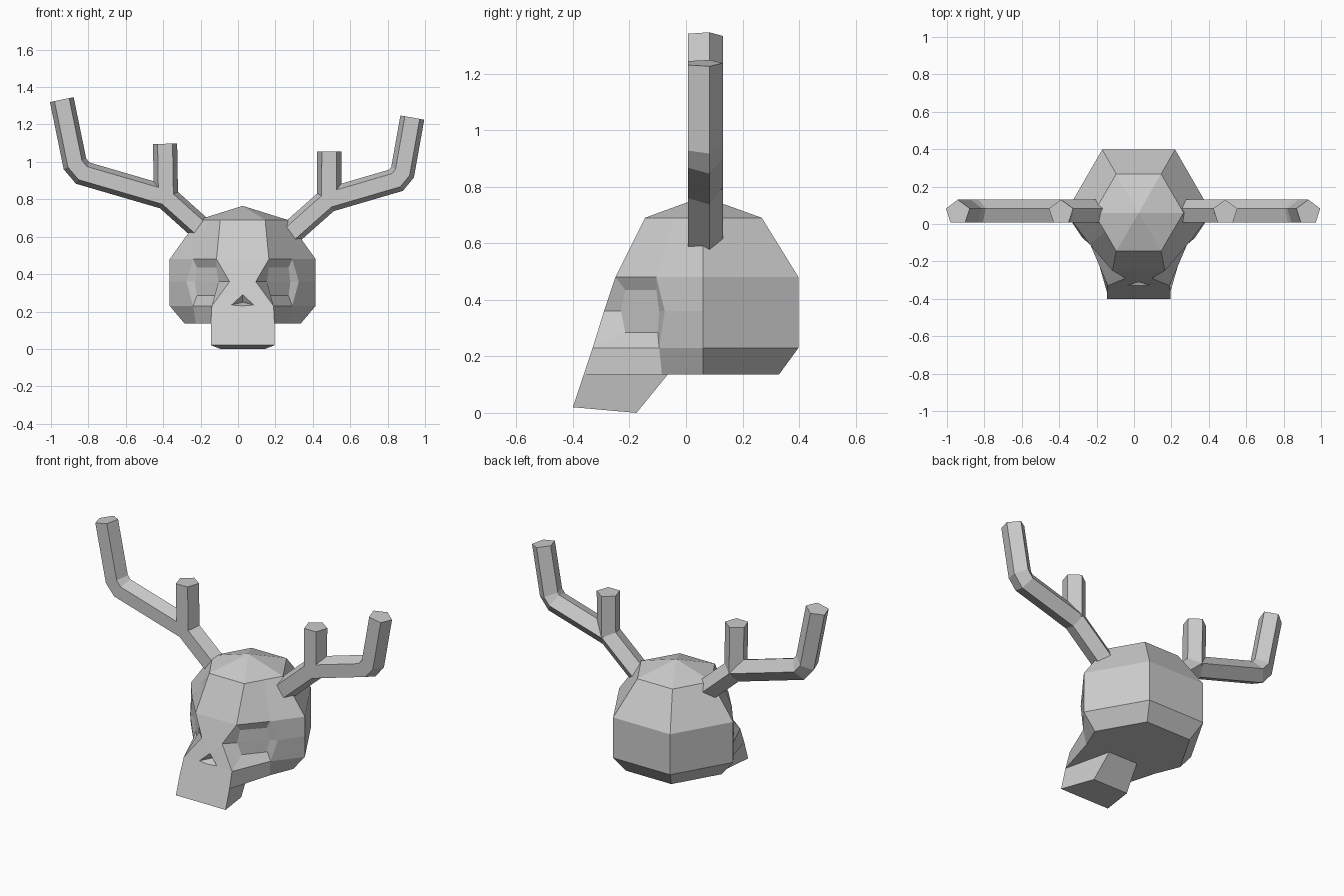
import bpy, bmesh, math
from mathutils import Vector

if "Cube" in bpy.data.objects:
    bpy.data.objects.remove(bpy.data.objects["Cube"])


def finish(bm, name):
    bmesh.ops.recalc_face_normals(bm, faces=bm.faces[:])
    me = bpy.data.meshes.new(name)
    bm.to_mesh(me)
    bm.free()
    ob = bpy.data.objects.new(name, me)
    bpy.context.collection.objects.link(ob)
    return ob


# Skull: right half lofted through levels (z, hex radius, front y, brow point, temple point)
levels = [
    (0.69, 0.24, -0.145, (0.12, -0.145), (0.18, -0.042)),
    (0.48, 0.39, -0.25, (0.14, -0.25), (0.265, -0.105)),
    (0.36, 0.39, -0.29, (0.07, -0.29), (0.30, -0.075)),
    (0.23, 0.39, -0.33, (0.165, -0.33), (0.265, -0.095)),
    (0.135, 0.31, -0.362, (0.17, -0.362), (0.25, -0.085)),
]
bm = bmesh.new()
V = lambda x, y, z: bm.verts.new((x, y, z))
F = lambda *v: bm.faces.new(v)
rows = []
for z, r, fy, brow, temple in levels:
    back = 0.06 + 0.866 * r
    pts = [(0, fy), brow, temple, (r, 0.06), (r / 2, back), (0, back)]
    rows.append([V(x, y, z) for x, y in pts])
for i in range(4):
    for j in range(5):
        if (j == 0 and i > 0) or (j == 1 and i in (1, 2)):
            continue  # left open for the face and the eye socket
        a, b = rows[i], rows[i + 1]
        F(a[j], a[j + 1], b[j + 1], b[j])
apex = V(0, 0.06, 0.765)
for j in range(5):
    F(rows[0][j], rows[0][j + 1], apex)

# Eye socket: rim bridged to a smaller sunken floor
rim = [rows[1][1], rows[1][2], rows[2][2], rows[3][2], rows[3][1], rows[2][1]]
floor = [V(*p) for p in [(0.14, -0.215, 0.435), (0.245, -0.105, 0.435), (0.255, -0.095, 0.36),
                         (0.245, -0.10, 0.285), (0.15, -0.215, 0.285), (0.13, -0.23, 0.36)]]
for i in range(6):
    k = (i + 1) % 6
    F(rim[i], rim[k], floor[k], floor[i])
F(floor[0], floor[1], floor[2], floor[5])
F(floor[5], floor[2], floor[3], floor[4])

# Face plate with nose hollow
nose_top, nose_side, nose_in = V(0, -0.311, 0.29), V(0.06, -0.328, 0.235), V(0, -0.28, 0.25)
F(rows[1][0], rows[1][1], rows[2][1], nose_top)
F(nose_top, rows[2][1], rows[3][1], nose_side)
F(nose_top, nose_side, nose_in)
F(nose_side, rows[3][0], nose_in)
lip0, lip1 = V(0, -0.4, 0.02), V(0.17, -0.4, 0.02)
F(rows[3][0], nose_side, rows[3][1], rows[4][1], lip1, lip0)

# Muzzle sides and underside
jaw0, jaw1 = V(0, -0.175, 0), V(0.12, -0.175, 0)
root0, root1 = V(0, -0.065, 0.135), V(0.10, -0.065, 0.135)
F(lip1, rows[4][1], root1, jaw1)
F(lip0, lip1, jaw1, jaw0)
F(jaw0, jaw1, root1, root0)
F(root0, root1, rows[4][1], rows[4][2], rows[4][3], rows[4][4], rows[4][5])

# Remove unused helper points, then mirror
bmesh.ops.delete(bm, geom=[v for v in bm.verts if not v.link_faces], context='VERTS')
bmesh.ops.mirror(bm, geom=bm.verts[:] + bm.edges[:] + bm.faces[:], axis='X', merge_dist=0.001)
bmesh.ops.remove_doubles(bm, verts=bm.verts[:], dist=0.001)
skull = finish(bm, "skull")
skull.location.x = 0.025


# Antlers: mitred five-sided tubes along paths in the x-z plane
def tube(bm, path, r=0.068, y=0.062):
    pts = [Vector(p) for p in path]
    rings = []
    for i, p in enumerate(pts):
        d0 = (p - pts[i - 1]).normalized() if i else (pts[1] - p).normalized()
        d1 = (pts[i + 1] - p).normalized() if i < len(pts) - 1 else d0
        t = (d0 + d1).normalized()
        n = Vector((t.y, -t.x)) / t.dot(d0)
        ring = []
        for k in range(5):
            a = math.tau * k / 5
            q = p + n * r * math.sin(a)
            ring.append(bm.verts.new((q.x, y + r * math.cos(a), q.y)))
        rings.append(ring)
    for a, b in zip(rings, rings[1:]):
        for k in range(5):
            bm.faces.new((a[k], a[(k + 1) % 5], b[(k + 1) % 5], b[k]))
    bm.faces.new(rings[0])
    bm.faces.new(rings[-1])


antlers = {
    "left_antler": ([(-0.19, 0.635), (-0.385, 0.81), (-0.83, 0.94), (-0.872, 0.99), (-0.942, 1.333)],
                    [(-0.385, 0.80), (-0.39, 1.097)]),
    "right_antler": ([(0.26, 0.60), (0.48, 0.795), (0.845, 0.902), (0.88, 0.945), (0.932, 1.237)],
                     [(0.487, 0.79), (0.488, 1.055)]),
}
for name, paths in antlers.items():
    bm = bmesh.new()
    for path in paths:
        tube(bm, path)
    finish(bm, name)
